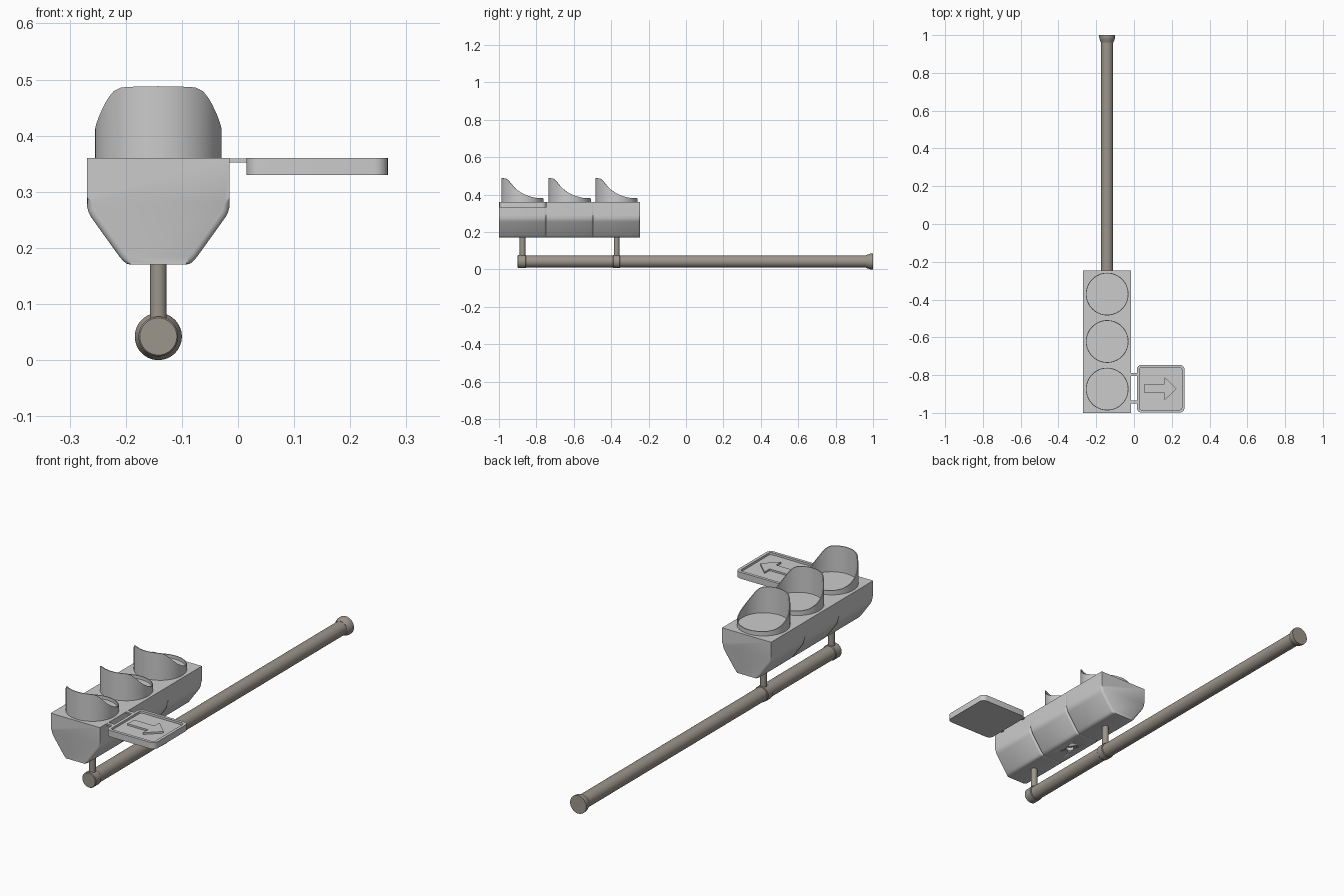
import bpy, bmesh, math
from mathutils import Vector

if "Cube" in bpy.data.objects:
    bpy.data.objects.remove(bpy.data.objects["Cube"])

CX = -0.142                      # centre line of pole and housing
PZ = 0.042                       # pole axis height
LAMPS = [-0.874, -0.622, -0.371] # lamp centres along y

pole_mat = bpy.data.materials.new("pole_paint")
pole_mat.diffuse_color = (0.33, 0.30, 0.26, 1)
pole_mat.use_nodes = True
pole_mat.node_tree.nodes["Principled BSDF"].inputs["Base Color"].default_value = pole_mat.diffuse_color


def loft(name, rings, caps=True, cyclic=False, mat=None, angle=35):
    """Skin equal-length rings of points into one object."""
    bm = bmesh.new()
    loops = [[bm.verts.new(p) for p in r] for r in rings]
    n = len(loops[0])
    pairs = list(zip(loops, loops[1:]))
    if cyclic:
        pairs.append((loops[-1], loops[0]))
    for a, b in pairs:
        for i in range(n):
            j = (i + 1) % n
            bm.faces.new((a[i], a[j], b[j], b[i]))
    if caps and not cyclic:
        bm.faces.new(loops[0][::-1])
        bm.faces.new(loops[-1])
    bmesh.ops.recalc_face_normals(bm, faces=bm.faces)
    me = bpy.data.meshes.new(name)
    bm.to_mesh(me)
    bm.free()
    ob = bpy.data.objects.new(name, me)
    bpy.context.collection.objects.link(ob)
    if mat:
        me.materials.append(mat)
    bpy.ops.object.select_all(action='DESELECT')
    ob.select_set(True)
    bpy.context.view_layer.objects.active = ob
    bpy.ops.object.shade_smooth_by_angle(angle=math.radians(angle))
    return ob


def circle(r, n=48):
    return [(r * math.cos(2 * math.pi * i / n), r * math.sin(2 * math.pi * i / n)) for i in range(n)]


def along_y(name, profile, mat=None):
    """Round part on the pole axis; profile is (y, radius)."""
    return loft(name, [[(CX + a, y, PZ + b) for a, b in circle(r)] for y, r in profile], mat=mat)


def upright(name, y, r, z0, z1, mat=None):
    return loft(name, [[(CX + a, y + b, z) for a, b in circle(r)] for z in (z0, z1)], mat=mat)


def round_rect(cx, cy, h, r, z, seg=6):
    pts = []
    for k, (sx, sy) in enumerate([(1, 1), (-1, 1), (-1, -1), (1, -1)]):
        for i in range(seg + 1):
            t = math.pi / 2 * (k + i / seg)
            pts.append((cx + sx * (h - r) + r * math.cos(t), cy + sy * (h - r) + r * math.sin(t), z))
    return pts


# Pole with flared base flange
along_y("pole", [(-0.89, 0.032), (0.98, 0.032)], pole_mat)
along_y("base_flange", [(0.962, 0.033), (0.968, 0.036), (0.982, 0.041), (0.987, 0.042), (1.0, 0.042)], pole_mat)

# Clamps and stand-off posts
for i, y in enumerate((LAMPS[0], LAMPS[2])):
    y0, y1 = (-0.9, -0.856) if i == 0 else (y - 0.019, y + 0.019)
    along_y(f"clamp_{i}", [(y0, 0.033), (y0 + 0.003, 0.0355), (y1 - 0.003, 0.0355), (y1, 0.033)], pole_mat)
    upright(f"post_{i}", y, 0.015, PZ + 0.02, 0.18, pole_mat)

# Housing modules: hexagonal section, chamfer edges rounded off at each end
half = [(0.127, 0.36, 0), (0.127, 0.29, 0), (0.127, 0.273, 1), (0.124, 0.263, 1), (0.12, 0.255, 1),
        (0.069, 0.184, 1), (0.063, 0.177, 1), (0.057, 0.172, 0.6), (0.049, 0.17, 0)]


def section(y, inset):
    right = [(x - 0.82 * inset * k, z + 0.57 * inset * k) for x, z, k in half]
    pts = right + [(-x, z) for x, z in reversed(right)]
    return [(CX + x, y, z) for x, z in pts]


modules = []
for i, y in enumerate(LAMPS):
    w = 0.126
    cuts = [(w, 0.011), (w - 0.002, 0.006), (w - 0.005, 0.002), (w - 0.01, 0)]
    rings = [section(y - d, s) for d, s in cuts] + [section(y + d, s) for d, s in reversed(cuts)]
    modules.append(loft(f"housing_{i}", rings))

# Unused mounting hole under the middle module
cutter = upright("hole_cutter", LAMPS[1], 0.018, 0.15, 0.185)
cutter.hide_render = True
cutter.hide_viewport = True
hole = modules[1].modifiers.new("hole", 'BOOLEAN')
hole.operation = 'DIFFERENCE'
hole.solver = 'EXACT'
hole.object = cutter

# Visors: thin sleeves with a swept-down rim, and lenses inside them
RIM = [(-0.113, 0.488), (-0.092, 0.486), (-0.08, 0.479), (-0.065, 0.462), (-0.05, 0.444), (-0.03, 0.425),
       (0, 0.406), (0.03, 0.393), (0.06, 0.384), (0.085, 0.381), (0.114, 0.38)]


def rim_height(y):
    for (a, za), (b, zb) in zip(RIM, RIM[1:]):
        if y <= b:
            return za + (zb - za) * max(0, (y - a) / (b - a))
    return RIM[-1][1]


for i, y in enumerate(LAMPS):
    out, inn = circle(0.113, 80), circle(0.109, 80)
    rings = [[(CX + a, y + b, 0.358) for a, b in out],
             [(CX + a, y + b, rim_height(b)) for a, b in out],
             [(CX + a, y + d, rim_height(b)) for (a, d), (_, b) in zip(inn, out)],
             [(CX + a, y + b, 0.358) for a, b in inn]]
    loft(f"visor_{i}", rings, cyclic=True)
    upright(f"lens_{i}", y, 0.110, 0.355, 0.365)

# Side sign: rounded panel with a recessed face
SX, SY = 0.141, -0.872
loft("sign_panel", [round_rect(SX, SY, 0.126, 0.024, 0.33), round_rect(SX, SY, 0.126, 0.024, 0.36),
                    round_rect(SX, SY, 0.112, 0.012, 0.36), round_rect(SX, SY, 0.112, 0.012, 0.35)])

# Arrow on the sign
arrow = [(-0.085, -0.024), (0.02, -0.024), (0.02, -0.062), (0.085, 0),
         (0.02, 0.062), (0.02, 0.024), (-0.085, 0.024)]
loft("sign_arrow", [[(SX + a, SY + b, z) for a, b in arrow] for z in (0.345, 0.358)])

# Tabs joining sign to housing
for i, y in enumerate((-0.943, -0.797)):
    rect = [(-0.02, y - 0.008), (0.02, y - 0.008), (0.02, y + 0.008), (-0.02, y + 0.008)]
    loft(f"sign_tab_{i}", [[(a, b, z) for a, b in rect] for z in (0.352, 0.3595)])
